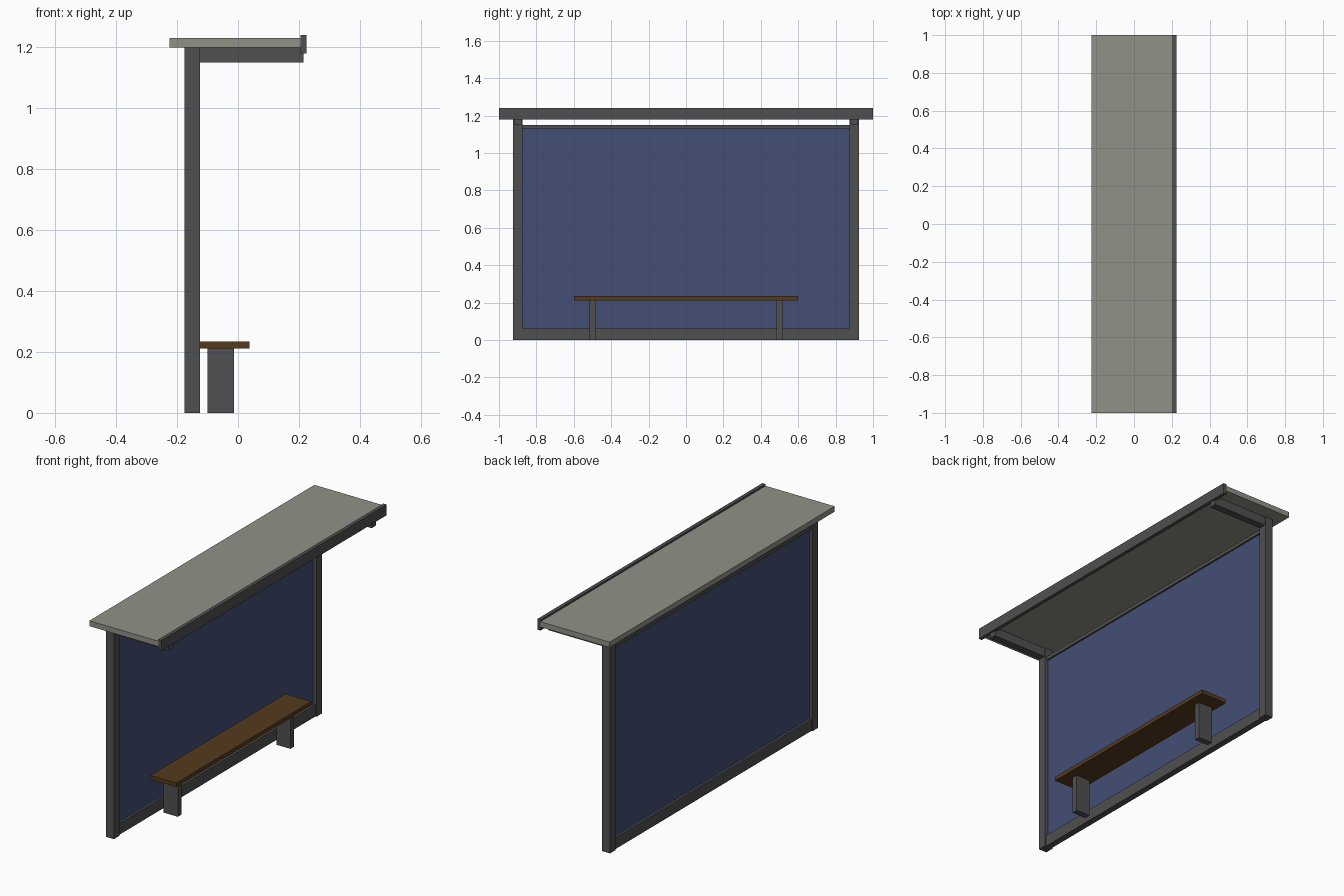
import bpy

if "Cube" in bpy.data.objects:
    bpy.data.objects.remove(bpy.data.objects["Cube"])


def material(name, rgb):
    m = bpy.data.materials.new(name)
    m.diffuse_color = (*rgb, 1.0)
    m.use_nodes = True
    m.node_tree.nodes["Principled BSDF"].inputs["Base Color"].default_value = m.diffuse_color
    return m


FRAME = material("dark grey metal", (0.08, 0.08, 0.08))
ROOF = material("pale grey roof", (0.28, 0.285, 0.245))
GLASS = material("blue glass", (0.056, 0.08, 0.178))
WOOD = material("brown wood", (0.09, 0.043, 0.012))


def box(name, x, y, z, mat):
    """Axis-aligned box from (min, max) ranges."""
    bpy.ops.mesh.primitive_cube_add(
        size=1, location=[(a + b) / 2 for a, b in (x, y, z)])
    ob = bpy.context.object
    ob.name = name
    ob.scale = [b - a for a, b in (x, y, z)]
    bpy.ops.object.transform_apply(location=False, rotation=False, scale=True)
    ob.data.materials.append(mat)
    return ob


def pair(name, x, y, z, mat):
    """The same box at both ends of the shelter."""
    box(name + "_left", x, (-y[1], -y[0]), z, mat)
    box(name + "_right", x, y, z, mat)


# Posts and the roof arms they carry
pair("post", (-0.175, -0.125), (0.875, 0.925), (0, 1.2), FRAME)
pair("roof_arm", (-0.125, 0.215), (0.88, 0.92), (1.15, 1.2), FRAME)

# Back wall: rails and glass panel
box("bottom_rail", (-0.168, -0.132), (-0.875, 0.875), (0, 0.065), FRAME)
box("top_rail", (-0.165, -0.135), (-0.875, 0.875), (1.13, 1.15), FRAME)
box("glass_panel", (-0.155, -0.145), (-0.875, 0.875), (0.065, 1.13), GLASS)

# Roof slab and front fascia
box("roof", (-0.225, 0.205), (-1, 1), (1.2, 1.23), ROOF)
box("fascia", (0.205, 0.225), (-1, 1), (1.18, 1.24), FRAME)

# Bench
box("seat", (-0.125, 0.037), (-0.6, 0.6), (0.212, 0.235), WOOD)
pair("bench_leg", (-0.1, -0.0125), (0.483, 0.517), (0, 0.212), FRAME)
